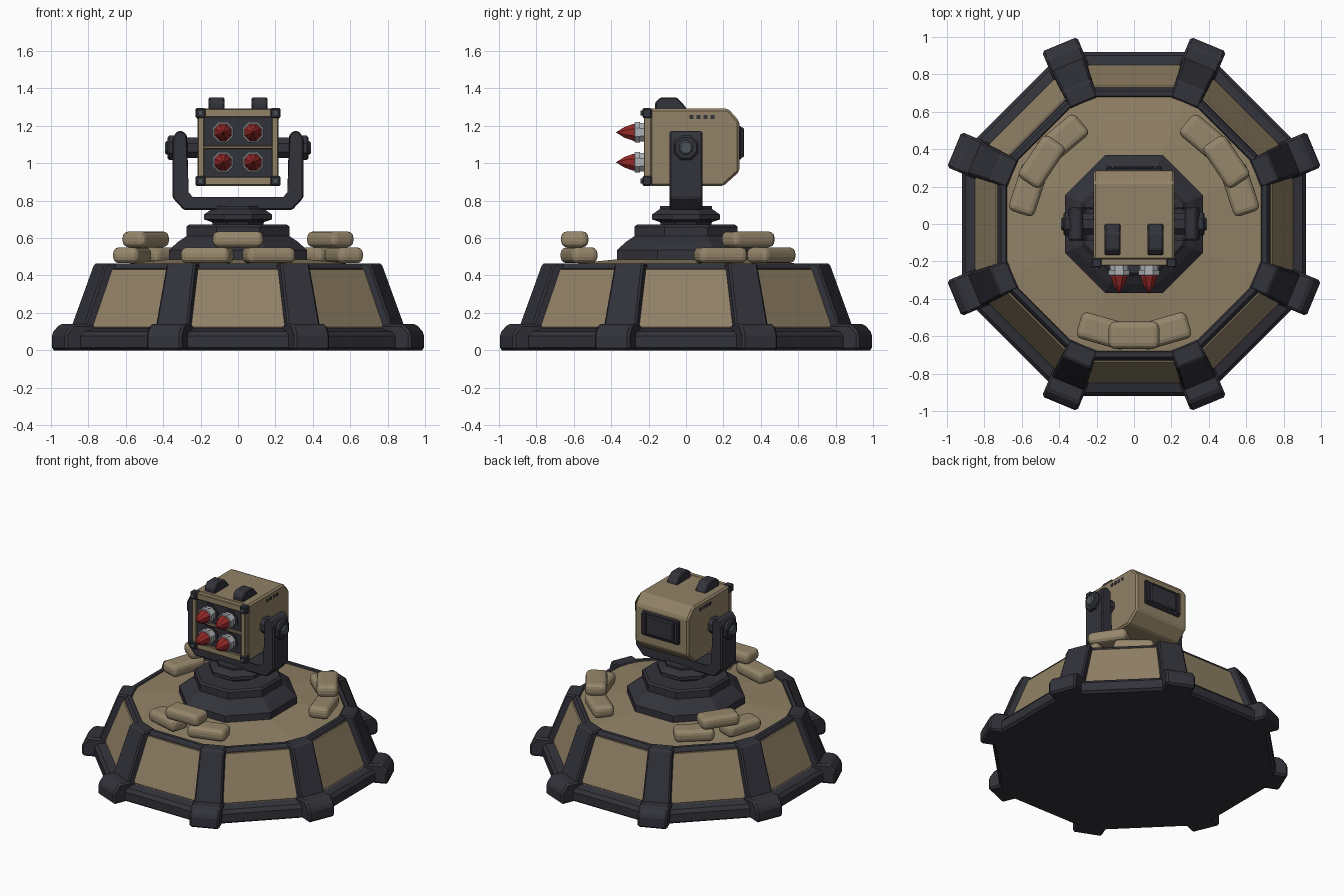
import bpy, bmesh, math
from mathutils import Matrix, Vector

if "Cube" in bpy.data.objects:
    bpy.data.objects.remove(bpy.data.objects["Cube"])


def mat(name, c):
    m = bpy.data.materials.new(name)
    m.diffuse_color = (*c, 1)
    m.use_nodes = True
    m.node_tree.nodes["Principled BSDF"].inputs["Base Color"].default_value = m.diffuse_color
    return m


TAN = mat("tan armour", (0.29, 0.225, 0.135))
BAG = mat("sandbag cloth", (0.31, 0.245, 0.15))
DARK = mat("dark gunmetal", (0.032, 0.032, 0.043))
STEEL = mat("blue grey steel", (0.075, 0.09, 0.10))
SILVER = mat("silver", (0.42, 0.44, 0.46))
RED = mat("missile red", (0.30, 0.022, 0.022))
I = Matrix.Identity(4)


def rot(deg, axis):
    return Matrix.Rotation(math.radians(deg), 4, axis)


def move(x, y, z):
    return Matrix.Translation((x, y, z))


def finish(name, bm, m, mx=I, bevel=0, seg=1):
    if bevel:
        bmesh.ops.bevel(bm, geom=bm.edges[:], offset=bevel, segments=seg,
                        profile=0.5, affect='EDGES', clamp_overlap=True)
    bmesh.ops.recalc_face_normals(bm, faces=bm.faces[:])
    bm.transform(mx)
    me = bpy.data.meshes.new(name)
    bm.to_mesh(me)
    bm.free()
    me.materials.append(m)
    ob = bpy.data.objects.new(name, me)
    bpy.context.collection.objects.link(ob)
    return ob


def box(name, c, s, m, bevel=0, seg=1, mx=I):
    bm = bmesh.new()
    bmesh.ops.create_cube(bm, size=1)
    bm.transform(Matrix.Diagonal((*s, 1)))
    return finish(name, bm, m, mx @ move(*c), bevel, seg)


def prism(name, pts, half, m, bevel=0, mx=I):
    """Profile in (y, z) extruded along x."""
    bm = bmesh.new()
    a = [bm.verts.new((-half, y, z)) for y, z in pts]
    b = [bm.verts.new((half, y, z)) for y, z in pts]
    bm.faces.new(a)
    bm.faces.new(b[::-1])
    for i in range(len(pts)):
        j = (i + 1) % len(pts)
        bm.faces.new((a[i], b[i], b[j], a[j]))
    return finish(name, bm, m, mx, bevel)


def lathe(name, prof, m, mx=I, n=8):
    """Polygonal turned part; radii are measured to the flats."""
    bm = bmesh.new()
    rings = []
    for r, z in prof:
        r /= math.cos(math.pi / n)
        rings.append([bm.verts.new((r * math.cos((k + .5) * 2 * math.pi / n),
                                    r * math.sin((k + .5) * 2 * math.pi / n), z)) for k in range(n)])
    for p, q in zip(rings, rings[1:]):
        for k in range(n):
            bm.faces.new((p[k], p[(k + 1) % n], q[(k + 1) % n], q[k]))
    bm.faces.new(rings[0][::-1])
    bm.faces.new(rings[-1])
    return finish(name, bm, m, mx)


# --- octagonal bunker base
lathe("base_body", [(.90, 0), (.92, .015), (.92, .075), (.90, .10), (.845, .115), (.72, .45),
                    (.71, .463), (.685, .463), (.675, .445)], DARK)
lathe("deck", [(.68, .44), (.68, .455), (.33, .49)], TAN)

for k in range(8):
    # sloped wall panel with a grooved inner plate
    mx = rot(45 * k, 'Z')
    bm = bmesh.new()
    f = bm.faces.new([bm.verts.new(v) for v in ((-.285, -.849, .115), (.285, -.849, .115),
                                                (.225, -.731, .437), (-.225, -.731, .437))])
    bmesh.ops.inset_individual(bm, faces=[f], thickness=.038, depth=0)
    bmesh.ops.inset_individual(bm, faces=[f], thickness=.005, depth=-.004)
    bmesh.ops.inset_individual(bm, faces=[f], thickness=.006, depth=.008)
    finish(f"wall_panel_{k}", bm, TAN, mx)

    # corner pillar and its foot (local +y points outward)
    mx = rot(45 * k + 22.5, 'Z')
    bm = bmesh.new()
    for z, r0, r1, w in ((.05, .74, .957, .097), (.465, .70, .80, .083)):
        for x in (-w, w):
            for r in (r0, r1):
                bm.verts.new((x, r, z))
    bmesh.ops.convex_hull(bm, input=bm.verts[:])
    bmesh.ops.dissolve_limit(bm, angle_limit=.02, verts=bm.verts[:], edges=bm.edges[:])
    finish(f"pillar_{k}", bm, DARK, mx, .01)
    prism(f"foot_{k}", [(.80, 0), (1.04, 0), (1.04, .09), (.995, .14), (.80, .14)],
          .102, DARK, .013, mx)

# --- sandbag piles: two below, one on top
for g, ang in enumerate((-90, 34, 146)):
    for j, (da, r, z) in enumerate(((-16, .595, .508), (16, .595, .508), (0, .595, .593))):
        mx = rot(ang + da - 90, 'Z') @ move(0, r, z)
        bag = box(f"sandbag_{g}_{j}", (0, 0, 0), (.27, .145, .085), BAG, .032, 3, mx)

# --- pedestal and swivel collar
lathe("pedestal", [(.37, .47), (.37, .535), (.32, .58), (.275, .61), (.275, .66), (.262, .672)], DARK)
lathe("swivel_collar", [(.13, .66), (.14, .685), (.182, .70), (.182, .725), (.14, .755), (.14, .77)], DARK)

# --- U-shaped yoke
half = [(.29, .75), (.35, .815), (.35, 1.135), (.325, 1.172), (.295, 1.172), (.272, 1.15),
        (.272, .84), (.245, .812)]
prism("yoke", half + [(-x, z) for x, z in half[::-1]], .088, DARK, .008, rot(90, 'Z'))

# --- pivots on both sides
for s, side in ((1, "right"), (-1, "left")):
    mx = move(0, 0, 1.082) @ rot(90 * s, 'Y')
    lathe(f"pivot_hub_{side}", [(.055, .20), (.055, .285)], DARK, mx)
    lathe(f"pivot_cap_{side}", [(.065, .34), (.065, .368), (.055, .376)], DARK, mx)
    lathe(f"pivot_bolt_{side}", [(.036, .36), (.036, .382), (.028, .39)], STEEL, mx)

# --- launcher housing
prism("launcher_housing", [(-.195, .878), (.20, .878), (.285, .955), (.285, 1.225), (.225, 1.292),
                           (-.195, 1.292)], .217, TAN, .012)
box("launcher_face", (0, -.198, 1.085), (.39, .02, .37), DARK)
for s, side in ((1, "right"), (-1, "left")):
    box(f"frame_side_{side}", (s * .198, -.205, 1.085), (.034, .04, .39), TAN, .004)
    # vents high on the side
    for j in range(4):
        box(f"vent_{side}_{j}", (s * .217, .03 + .037 * j, 1.247), (.006, .022, .022), DARK)
    # sight block on the roof
    prism(f"roof_block_{side}", [(-.165, 1.28), (-.165, 1.325), (-.135, 1.352), (-.05, 1.352),
                                 (0, 1.30), (0, 1.28)], .042, DARK, .006, move(s * .115, 0, 0))
    for z, lv in ((.905, "low"), (1.268, "high")):
        box(f"corner_block_{side}_{lv}", (s * .2, -.208, z), (.054, .05, .054), DARK, .007)
        lathe(f"corner_bolt_{side}_{lv}", [(.014, 0), (.014, .012)], STEEL,
              move(s * .2, -.232, z) @ rot(90, 'X'))
    # missiles
    for z, lv in ((1.005, "low"), (1.165, "high")):
        mx = move(s * .08, 0, z) @ rot(90, 'X')
        lathe(f"missile_socket_{side}_{lv}", [(.062, .20), (.062, .215)], DARK, mx)
        lathe(f"missile_collar_{side}_{lv}", [(.049, .20), (.049, .245), (.055, .247), (.055, .272),
                                              (.05, .276)], SILVER, mx)
        lathe(f"missile_nose_{side}_{lv}", [(.045, .27), (.045, .282), (.028, .33), (.001, .373)], RED, mx)
for n, z, h in (("top", 1.268, .044), ("middle", 1.085, .018), ("bottom", .905, .044)):
    box(f"frame_{n}", (0, -.205, z), (.40, .036, h), TAN, .004)

# --- rear hatch
box("rear_hatch_frame", (0, .288, 1.11), (.30, .02, .18), DARK, .008)
box("rear_hatch", (0, .298, 1.11), (.22, .024, .14), DARK, .008)
for s in (-1, 1):
    box(f"rear_hatch_rib_{'left' if s < 0 else 'right'}", (s * .132, .297, 1.11), (.03, .026, .16), DARK, .006)
